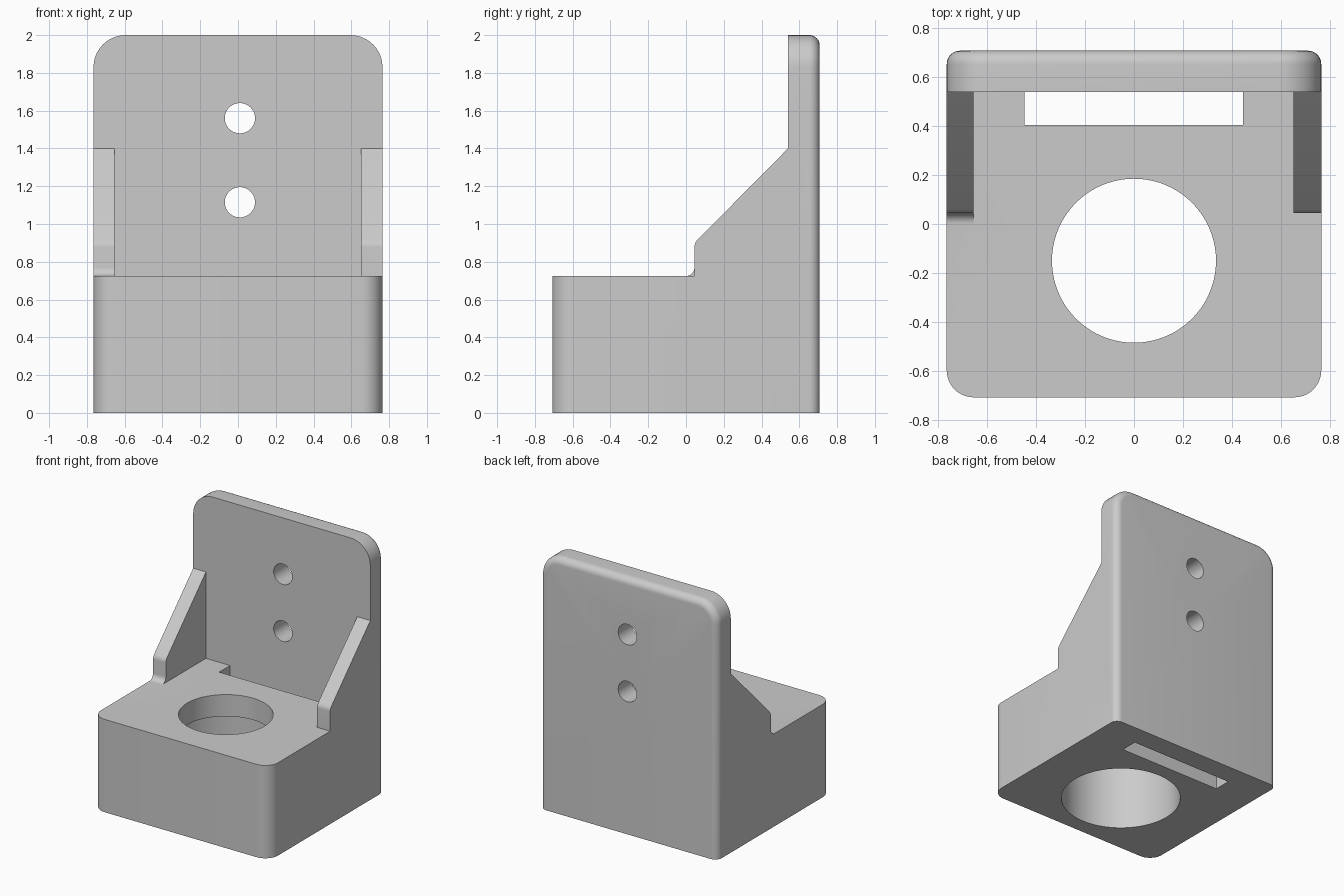
import bpy, bmesh, math
from mathutils import Matrix

if "Cube" in bpy.data.objects:
    bpy.data.objects.remove(bpy.data.objects["Cube"])

W, BACK, FRONT = 0.765, 0.708, -0.708    # half width, rear and front planes
DECK, WALL = 0.725, 0.54                 # top of the block, front of the plate

grey = bpy.data.materials.new("light_grey")
grey.use_nodes = True
grey.diffuse_color = (0.6, 0.6, 0.6, 1)
grey.node_tree.nodes["Principled BSDF"].inputs["Base Color"].default_value = (0.6, 0.6, 0.6, 1)


def finish(name, bm):
    bmesh.ops.recalc_face_normals(bm, faces=bm.faces)
    mesh = bpy.data.meshes.new(name)
    bm.to_mesh(mesh)
    bm.free()
    mesh.materials.append(grey)
    obj = bpy.data.objects.new(name, mesh)
    bpy.context.collection.objects.link(obj)
    return obj


def prism(profile, x0, x1):
    """Side profile of (y, z) points extruded across x."""
    bm = bmesh.new()
    face = bm.faces.new([bm.verts.new((x0, y, z)) for y, z in profile])
    ext = bmesh.ops.extrude_face_region(bm, geom=[face])["geom"]
    bmesh.ops.translate(bm, vec=(x1 - x0, 0, 0),
                        verts=[v for v in ext if isinstance(v, bmesh.types.BMVert)])
    bmesh.ops.recalc_face_normals(bm, faces=bm.faces)
    return bm


def round_edges(bm, rule, radius, segments=10):
    edges = [e for e in bm.edges if rule(e.verts[0].co, e.verts[1].co)]
    bmesh.ops.bevel(bm, geom=edges, offset=radius, segments=segments,
                    profile=0.5, affect='EDGES', clamp_overlap=True)


def cylinder(name, radius, depth, centre, turn=0.0):
    bm = bmesh.new()
    bmesh.ops.create_cone(bm, cap_ends=True, segments=80, radius1=radius, radius2=radius,
                          depth=depth,
                          matrix=Matrix.Translation(centre) @ Matrix.Rotation(turn, 4, 'X'))
    return finish(name, bm)


def combine(target, tool, operation):
    mod = target.modifiers.new(tool.name, 'BOOLEAN')
    mod.operation, mod.solver, mod.object = operation, 'EXACT', tool
    bpy.context.view_layer.objects.active = target
    bpy.ops.object.modifier_apply(modifier=mod.name)
    bpy.data.objects.remove(tool)


def near(a, b):
    return abs(a - b) < 1e-4


# Block with upright back plate
bm = prism([(FRONT, 0), (BACK, 0), (BACK, 2), (WALL, 2), (WALL, DECK), (FRONT, DECK)], -W, W)
round_edges(bm, lambda a, b: near(a.x, b.x) and near(a.z, 2) and near(b.z, 2), 0.17)
round_edges(bm, lambda a, b: near(a.x, b.x) and near(a.y, FRONT) and near(b.y, FRONT), 0.11)
round_edges(bm, lambda a, b: near(a.y, BACK) and near(b.y, BACK) and a.z + b.z > 0.01, 0.055, 8)
bracket = finish("bracket", bm)

# Side gussets, the right one with a rounded foot
for name, x0, x1 in (("right_gusset", -W, -0.655), ("left_gusset", 0.652, W)):
    profile = [(0.045, 0.5), (0.6, 0.5), (0.6, 1.4), (WALL, 1.4), (0.045, 0.9)]
    if x0 < 0:
        foot = [(0.045 * math.sin(t), DECK + 0.045 * (1 - math.cos(t)))
                for t in (i * math.pi / 16 for i in range(9))]
        profile = [(0, 0.5)] + profile[1:] + foot[::-1]
    bm = prism(profile, x0, x1)
    round_edges(bm, lambda a, b: near(a.y, b.y) and near(a.z, 0.9) and near(b.z, 0.9), 0.02, 5)
    combine(bracket, finish(name, bm), 'UNION')

# Central bore with a wider recess below
combine(bracket, cylinder("bore", 0.335, 2 * DECK, (0, -0.15, DECK)), 'DIFFERENCE')
combine(bracket, cylinder("recess", 0.435, 1.11, (0, -0.15, 0)), 'DIFFERENCE')

# Screw holes through the plate
for z in (1.115, 1.56):
    combine(bracket, cylinder("screw_hole", 0.08, 1, (0.01, 0.6, z), math.pi / 2), 'DIFFERENCE')

# Slot in front of the plate
slot = prism([(0.405, -0.1), (WALL, -0.1), (WALL, 0.8), (0.405, 0.8)], -0.447, 0.445)
combine(bracket, finish("slot", slot), 'DIFFERENCE')

# Smooth the curved surfaces, keep the edges sharp
bpy.ops.object.select_all(action='DESELECT')
bracket.select_set(True)
bpy.context.view_layer.objects.active = bracket
bpy.ops.object.shade_smooth_by_angle(angle=math.radians(30))
